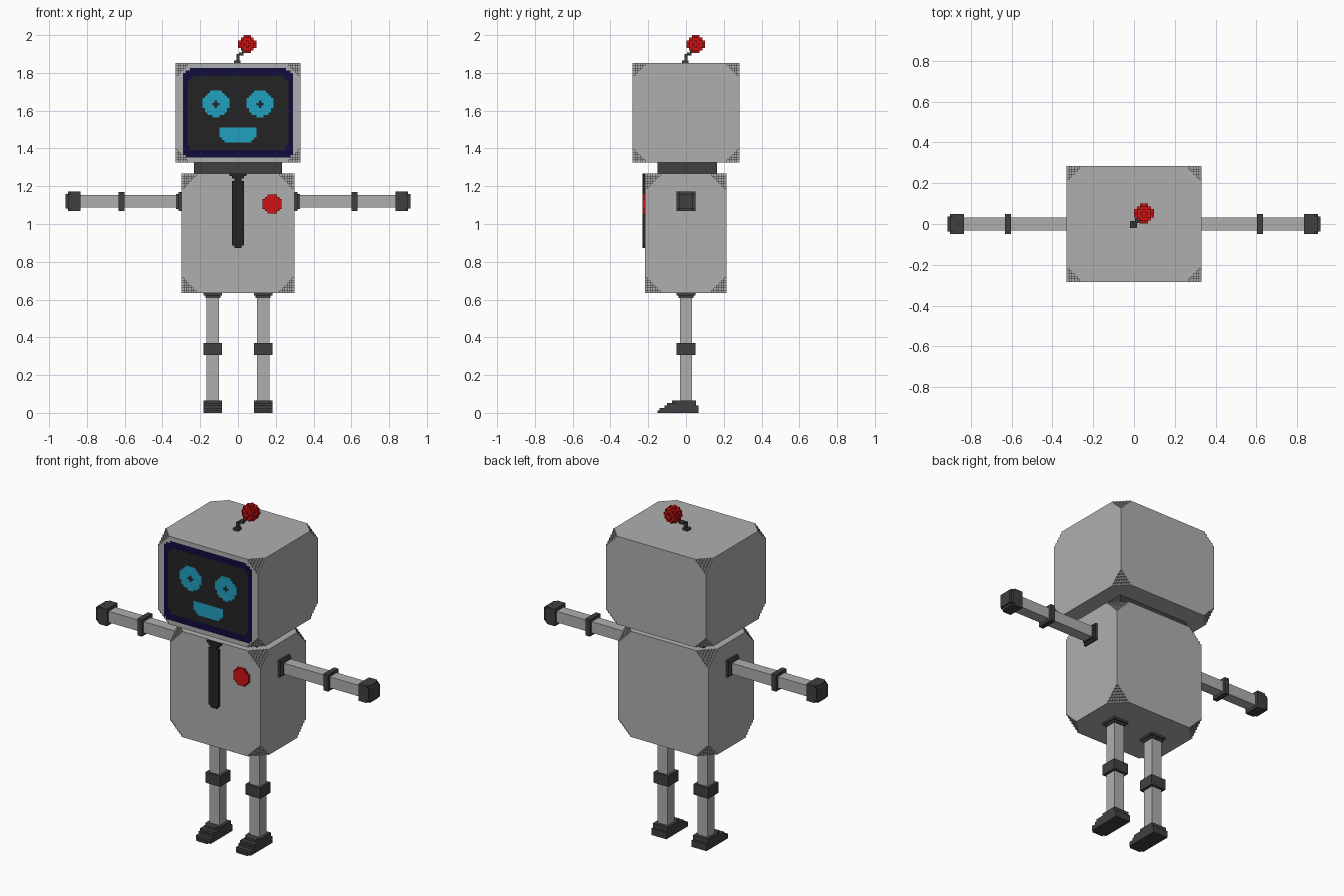
import bpy
import bmesh
from mathutils import Vector

cube = bpy.data.objects.get("Cube")
if cube:
    bpy.data.objects.remove(cube, do_unlink=True)

CELL = 0.0131


def material(name, r, g, b):
    m = bpy.data.materials.new(name)
    m.use_nodes = True
    m.diffuse_color = (r, g, b, 1)
    m.node_tree.nodes["Principled BSDF"].inputs["Base Color"].default_value = (r, g, b, 1)
    return m


grey = material("light grey", 0.43, 0.43, 0.43)
dark = material("dark grey", 0.051, 0.051, 0.051)
black = material("screen black", 0.017, 0.017, 0.017)
navy = material("navy", 0.005, 0.004, 0.045)
cyan = material("cyan", 0.015, 0.352, 0.527)
red = material("red", 0.63, 0.006, 0.006)


def finish(name, bm, mats, mirror):
    mesh = bpy.data.meshes.new(name)
    bm.to_mesh(mesh)
    bm.free()
    for m in mats:
        mesh.materials.append(m)
    ob = bpy.data.objects.new(name, mesh)
    bpy.context.collection.objects.link(ob)
    if mirror:
        ob.modifiers.new("Mirror", "MIRROR")
    return ob


def box(name, lo, hi, mat, mirror=False):
    bm = bmesh.new()
    bmesh.ops.create_cube(bm, size=1)
    for v in bm.verts:
        v.co = Vector(lo[a] + (v.co[a] + 0.5) * (hi[a] - lo[a]) for a in range(3))
    return finish(name, bm, [mat], mirror)


def blocks(name, lo, hi, mats, rule, mirror=False):
    """Fill a box with small cells; rule(cell, counts, centre) gives a material slot or None."""
    n = [max(1, round((hi[a] - lo[a]) / CELL)) for a in range(3)]
    step = [(hi[a] - lo[a]) / n[a] for a in range(3)]
    filled = {}
    for i in range(n[0]):
        for j in range(n[1]):
            for k in range(n[2]):
                c = (i, j, k)
                slot = rule(c, n, [lo[a] + (c[a] + 0.5) * step[a] for a in range(3)])
                if slot is not None:
                    filled[c] = slot
    bm = bmesh.new()
    verts = {}

    def vert(p):
        if p not in verts:
            verts[p] = bm.verts.new([lo[a] + p[a] * step[a] for a in range(3)])
        return verts[p]

    # Only faces between a filled and an empty cell are made
    for c, slot in filled.items():
        for a in range(3):
            u, w = (a + 1) % 3, (a + 2) % 3
            for side in (0, 1):
                near = list(c)
                near[a] += 2 * side - 1
                if tuple(near) in filled:
                    continue
                quad = []
                for du, dw in ((0, 0), (1, 0), (1, 1), (0, 1)):
                    p = list(c)
                    p[a] += side
                    p[u] += du
                    p[w] += dw
                    quad.append(vert(tuple(p)))
                f = bm.faces.new(quad if side else quad[::-1])
                f.material_index = slot
    bmesh.ops.dissolve_limit(bm, angle_limit=0.01, verts=bm.verts[:], edges=bm.edges[:],
                             delimit={"MATERIAL"})
    return finish(name, bm, mats, mirror)


def corner_sum(c, n):
    return sum(min(c[a], n[a] - 1 - c[a]) for a in range(3))


def in_round_rect(x, z, half_w, half_h, r):
    dx = max(abs(x) - half_w + r, 0)
    dz = max(abs(z) - half_h + r, 0)
    return abs(x) <= half_w and abs(z) <= half_h and dx * dx + dz * dz <= r * r


# Head with the face painted on its front cells
def head_rule(c, n, p):
    if corner_sum(c, n) < 5:
        return None
    if c[1] > 0:
        return 0
    x, z = p[0], p[2] - 1.585
    ex, ez = abs(x) - 0.117, p[2] - 1.637
    if abs(ex) + abs(ez) < 0.02:
        return 2
    if ex * ex + ez * ez < 0.07 ** 2:
        return 3
    drop = 1.505 - p[2]
    if 0 < drop < 0.07 and abs(x) < 0.102 - 0.6 * max(drop - 0.025, 0):
        return 3
    if in_round_rect(x, z, 0.264, 0.2, 0.05):
        return 2
    return 1 if in_round_rect(x, z, 0.298, 0.235, 0.05) else 0


blocks("head", (-0.331, -0.283, 1.325), (0.331, 0.283, 1.853),
       [grey, navy, black, cyan], head_rule)

# Torso and neck
blocks("torso", (-0.3, -0.217, 0.635), (0.3, 0.214, 1.268), [grey],
       lambda c, n, p: 0 if corner_sum(c, n) >= 6 else None)
box("neck", (-0.233, -0.152, 1.268), (0.233, 0.165, 1.325), dark)


# Necktie and badge on the chest
def tie_rule(c, n, p):
    x, z = abs(p[0]), p[2]
    if z > 1.23:
        half = 0.02 + 0.8 * (z - 1.23)
    else:
        half = min(0.034, 0.012 + (z - 0.872))
    return 0 if x < half else None


blocks("necktie", (-0.046, -0.231, 0.872), (0.046, -0.217, 1.268), [black], tie_rule)
blocks("badge", (0.131, -0.231, 1.055), (0.231, -0.217, 1.157), [red],
       lambda c, n, p: 0 if (p[0] - 0.181) ** 2 + (p[2] - 1.106) ** 2 < 0.053 ** 2 else None)

# Antenna
box("antenna_base", (-0.02, -0.02, 1.853), (0.014, 0.014, 1.866), dark)
box("antenna_post", (-0.007, -0.007, 1.866), (0.009, 0.009, 1.9), dark)
box("antenna_bend", (0.004, 0.004, 1.893), (0.03, 0.03, 1.907), dark)
box("antenna_tip", (0.02, 0.02, 1.905), (0.036, 0.036, 1.93), dark)
blocks("antenna_ball", (0.001, 0.003, 1.904), (0.097, 0.1, 2.0), [red],
       lambda c, n, p: 0 if sum((c[a] - (n[a] - 1) / 2) ** 2 for a in range(3)) <= 10.5 else None)

# Arms
AZ = 1.12


def arm_ring(name, x0, x1, half, mat):
    box(name, (x0, -half, AZ - half), (x1, half, AZ + half), mat, True)


arm_ring("arms", 0.29, 0.84, 0.033, grey)
arm_ring("shoulder_collars", 0.29, 0.314, 0.05, dark)
arm_ring("shoulder_rims", 0.31, 0.327, 0.04, dark)
arm_ring("elbow_bands", 0.602, 0.632, 0.05, dark)


def hand_rule(c, n, p):
    edge = [min(c[a], n[a] - 1 - c[a]) for a in (1, 2)]
    if c[0] == n[0] - 1 and min(edge) == 0:
        return None
    return None if c[0] >= n[0] - 2 and sum(edge) == 0 else 0


blocks("hands", (0.834, -0.05, AZ - 0.05), (0.914, 0.05, AZ + 0.052), [dark], hand_rule, True)

# Legs
LX = 0.133


def leg_ring(name, z0, z1, half, mat):
    box(name, (LX - half, -half, z0), (LX + half, half, z1), mat, True)


leg_ring("legs", 0.04, 0.645, 0.033, grey)
leg_ring("hip_collars", 0.622, 0.645, 0.049, dark)
leg_ring("hip_rims", 0.609, 0.624, 0.04, dark)
leg_ring("knee_bands", 0.307, 0.37, 0.049, dark)


# Feet slope down in steps to the toes
def foot_rule(c, n, p):
    if c[2] > 0.6 * c[1] + 0.6:
        return None
    side = min(c[0], n[0] - 1 - c[0])
    if side == 0 and (c[1] == 0 or c[2] == n[2] - 1 and c[1] < 8):
        return None
    return None if c[1] == n[1] - 1 and c[2] >= n[2] - 2 else 0


blocks("feet", (LX - 0.049, -0.152, 0), (LX + 0.049, 0.066, 0.066), [dark], foot_rule, True)
